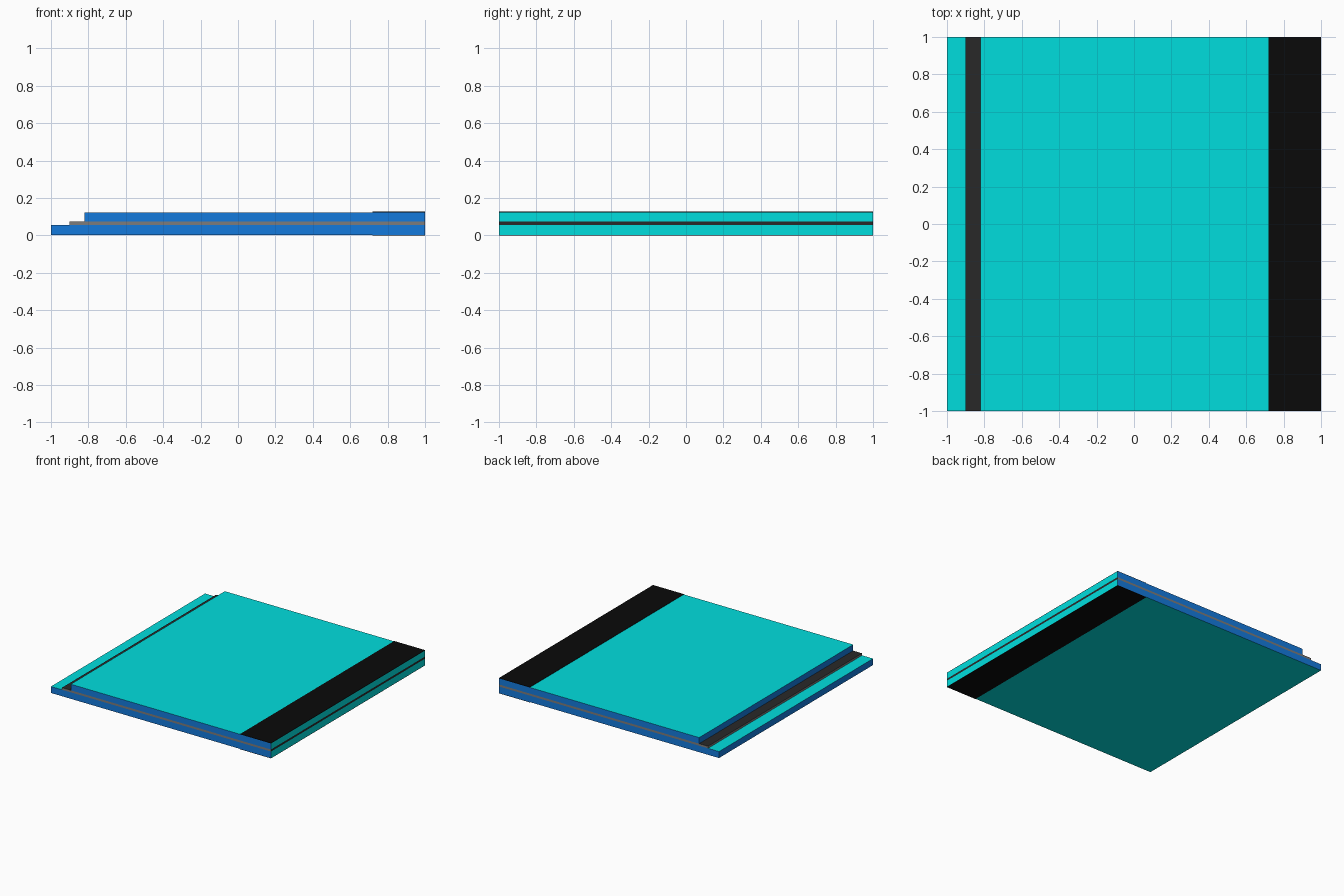
import bpy, bmesh

if "Cube" in bpy.data.objects:
    bpy.data.objects.remove(bpy.data.objects["Cube"])


def material(name, rgb):
    m = bpy.data.materials.new(name)
    m.diffuse_color = (*rgb, 1)
    m.use_nodes = True
    m.node_tree.nodes["Principled BSDF"].inputs["Base Color"].default_value = m.diffuse_color
    return m


cyan = material("glass_face", (0.0, 0.73, 0.73))
blue = material("glass_cut_edge", (0.007, 0.195, 0.72))
dark = material("interlayer_face", (0.022, 0.022, 0.022))
grey = material("interlayer_edge", (0.2, 0.2, 0.2))
black = material("frit", (0.003, 0.003, 0.003))


def slab(name, x0, x1, z0, z1, face_mat, edge_mat):
    """Box spanning the full depth; cut edges on the front, back and left."""
    bm = bmesh.new()
    bmesh.ops.create_cube(bm, size=1)
    for v in bm.verts:
        v.co.x = x0 if v.co.x < 0 else x1
        v.co.y = -1 if v.co.y < 0 else 1
        v.co.z = z0 if v.co.z < 0 else z1
    bm.normal_update()
    for f in bm.faces:
        f.material_index = int(abs(f.normal.y) > 0.5 or f.normal.x < -0.5)
    mesh = bpy.data.meshes.new(name)
    mesh.materials.append(face_mat)
    mesh.materials.append(edge_mat)
    bm.to_mesh(mesh)
    bm.free()
    ob = bpy.data.objects.new(name, mesh)
    bpy.context.collection.objects.link(ob)
    return ob


# Stepped laminate: each layer is set back on the left
slab("outer_glass", -1.0, 1.0, 0.003, 0.056, cyan, blue)
slab("interlayer", -0.9, 1.0, 0.056, 0.073, dark, grey)
slab("inner_glass", -0.82, 1.0, 0.073, 0.123, cyan, blue)

# Thin black border bands on both outside faces
slab("lower_border_band", 0.72, 1.0, 0.0, 0.003, black, black)
slab("upper_border_band", 0.72, 1.0, 0.123, 0.126, black, black)
